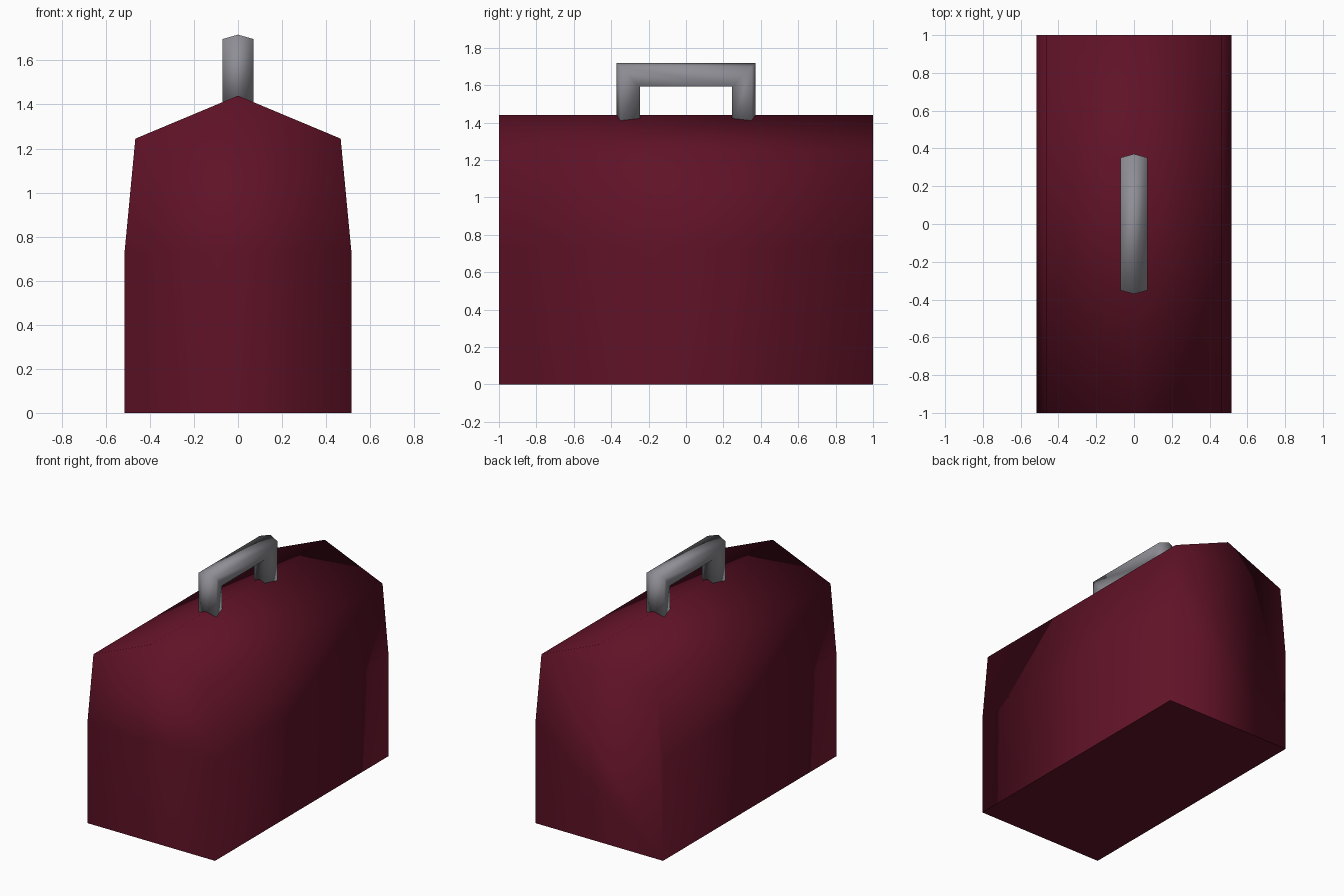
import bpy, bmesh

if "Cube" in bpy.data.objects:
    bpy.data.objects.remove(bpy.data.objects["Cube"])


def material(name, rgb):
    m = bpy.data.materials.new(name)
    m.diffuse_color = (*rgb, 1)
    m.use_nodes = True
    m.node_tree.nodes["Principled BSDF"].inputs["Base Color"].default_value = m.diffuse_color
    return m


def loft(name, rings, mat):
    """Skin a list of matching closed rings, cap both ends, shade smooth."""
    bm = bmesh.new()
    loops = [[bm.verts.new(p) for p in ring] for ring in rings]
    n = len(loops[0])
    for a, b in zip(loops, loops[1:]):
        for i in range(n):
            j = (i + 1) % n
            bm.faces.new((a[i], a[j], b[j], b[i]))
    bm.faces.new(loops[0])
    bm.faces.new(loops[-1])
    bmesh.ops.recalc_face_normals(bm, faces=bm.faces)
    for f in bm.faces:
        f.smooth = True
    # keep the rim of the underside crisp
    for e in bm.edges:
        if any(f.normal.z < -0.9 for f in e.link_faces) and all(v.co.z < 0.01 for v in e.verts):
            e.smooth = False
    me = bpy.data.meshes.new(name)
    bm.to_mesh(me)
    bm.free()
    me.materials.append(mat)
    ob = bpy.data.objects.new(name, me)
    bpy.context.collection.objects.link(ob)
    return ob


maroon = material("dark maroon", (0.115, 0.006, 0.020))
grey = material("handle grey", (0.27, 0.27, 0.30))

# Bag body: gabled profile extruded front to back
half = [(0.515, 0.0), (0.515, 0.73), (0.466, 1.245)]
profile = half + [(0, 1.44)] + [(-x, z) for x, z in reversed(half)]
loft("bag_body", [[(x, y, z) for x, z in profile] for y in (-1, 1)], maroon)

# Carry handle: five-sided section (x, depth inward) swept with mitred corners
section = [(0, 0), (0.071, 0.02), (0.043, 0.125), (-0.043, 0.125), (-0.071, 0.02)]
OUT, TOP, FOOT = 0.371, 1.717, 1.395


def ring(side, foot):
    return [(x, side * (OUT - d), FOOT if foot else TOP - d) for x, d in section]


loft("carry_handle", [ring(-1, True), ring(-1, False), ring(1, False), ring(1, True)], grey)
